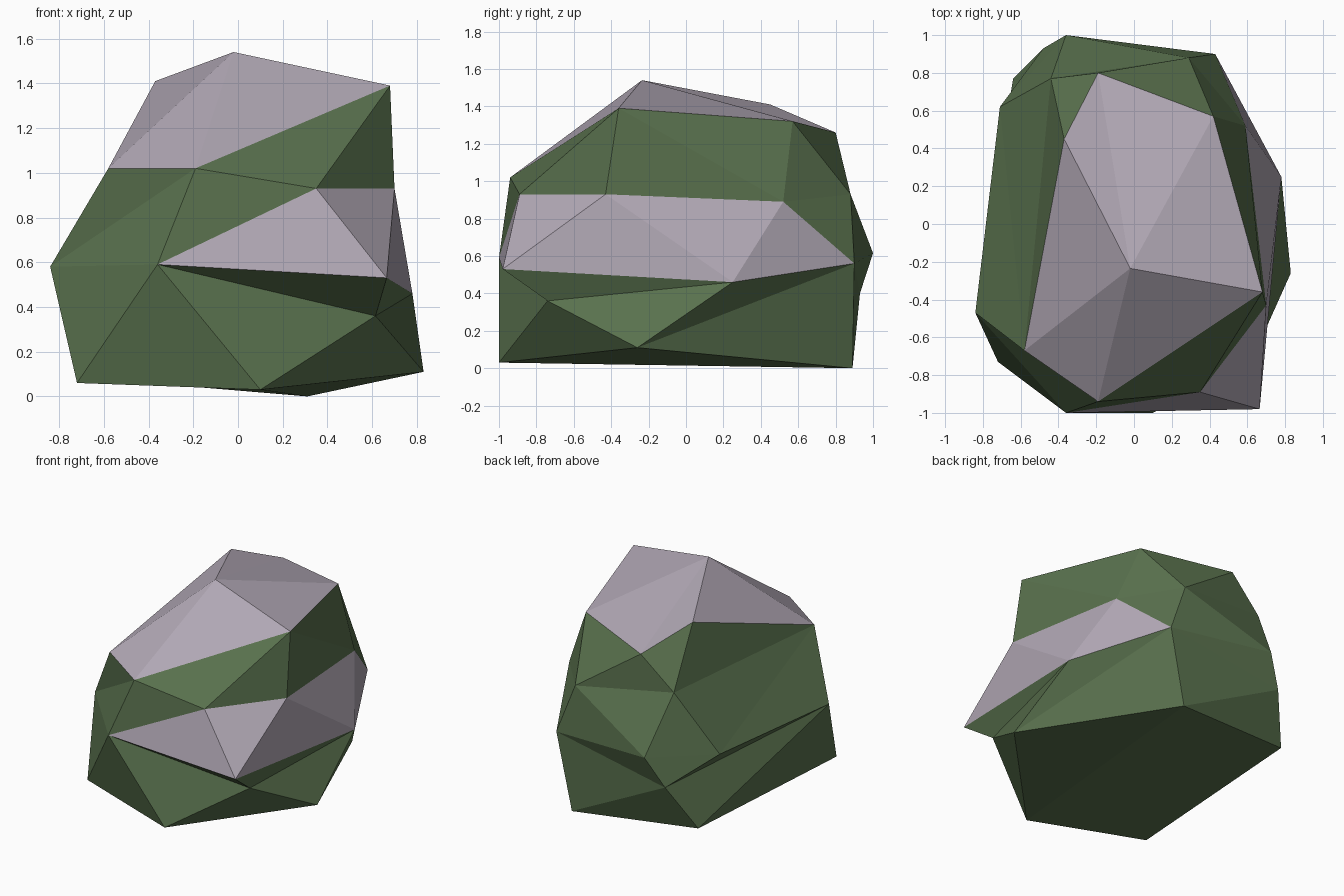
import bpy, bmesh

if "Cube" in bpy.data.objects:
    bpy.data.objects.remove(bpy.data.objects["Cube"])

# Faceted boulder: rings of corners stitched together, bare stone on cap and ledge


def material(name, rgb):
    m = bpy.data.materials.new(name)
    m.diffuse_color = (*rgb, 1)
    m.use_nodes = True
    m.node_tree.nodes["Principled BSDF"].inputs["Base Color"].default_value = m.diffuse_color
    return m


MOSS, STONE = 0, 1
bm = bmesh.new()
corners = {}


def ring(*points):
    """Corners of one ring; a corner shared with another ring is reused."""
    for p in points:
        if p not in corners:
            corners[p] = bm.verts.new(p)
    return [corners[p] for p in points]


def face(verts, mat):
    if len(set(verts)) == len(verts):
        bm.faces.new(verts).material_index = mat


def stitch(upper, lower, steps, stone=()):
    """Zip two rings: 'u' advances the upper ring, 'd' the lower ring."""
    i = j = 0
    for k, step in enumerate(steps):
        a, b = upper[i % len(upper)], lower[j % len(lower)]
        if step == "u":
            i += 1
            c = upper[i % len(upper)]
        else:
            j += 1
            c = lower[j % len(lower)]
        face((a, b, c), STONE if k in stone else MOSS)


# Corners shared between neighbouring rings
front_top, left_top = (-.19, -.94, 1.02), (-.58, -.67, 1.02)
front_lip, left_lip = (-.36, -1, .59), (-.84, -.47, .58)
right_lip, back_lip = (.78, .25, .46), (.43, .90, .56)

# Rings from top to bottom, counter-clockwise from the front
peak = ring((-.02, -.235, 1.54))[0]
cap = ring(front_top, (.68, -.36, 1.39), (.42, .57, 1.32),
           (-.19, .80, 1.26), (-.37, .45, 1.41), left_top)
shoulder = ring(front_top, (.35, -.89, .93), (.70, -.43, .93), (.59, .52, .89),
                (.29, .88, .93), (-.44, .77, 1.03), left_top)
lip = ring(front_lip, (.665, -.98, .53), right_lip, back_lip,
           (-.36, 1, .615), (-.71, .62, .59), left_lip)
undercut = ring(front_lip, (.615, -.74, .36), right_lip, back_lip,
                (-.48, .93, .40), left_lip)
base = ring((.10, -1, .03), (.83, -.26, .11), (.31, .89, 0),
            (-.64, .77, .08), (-.72, -.73, .06))

# Stone cap
for n, v in enumerate(cap):
    face((peak, v, cap[(n + 1) % len(cap)]), STONE)

# Mossy sides, with the stone ledge at front and right
stitch(cap, shoulder, "udddududuudud")
stitch(shoulder, lip, "ud" * 7, stone=range(1, 6))
stitch(lip, undercut, "udududududuud"[:8] + "uudud")
stitch(undercut, base, "uduududud" + "ud")

# Underside
for n in range(1, 4):
    face((base[0], base[n], base[n + 1]), MOSS)

bmesh.ops.recalc_face_normals(bm, faces=bm.faces)
mesh = bpy.data.meshes.new("boulder")
bm.to_mesh(mesh)
bm.free()
mesh.materials.append(material("moss green", (.10, .165, .075)))
mesh.materials.append(material("pale stone", (.44, .39, .46)))
bpy.context.collection.objects.link(bpy.data.objects.new("boulder", mesh))
